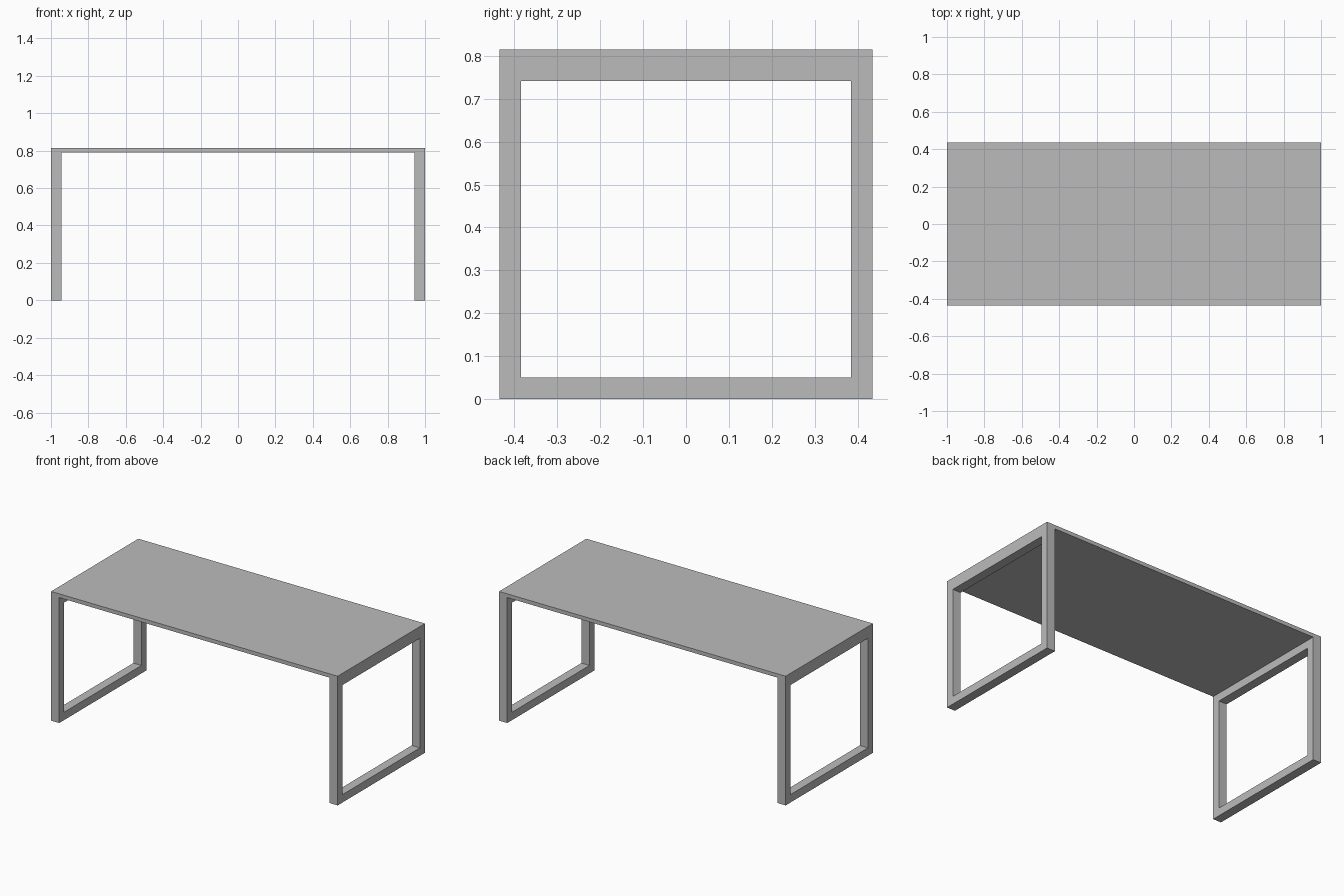
import bpy
import bmesh

# Remove the default cube
cube = bpy.data.objects.get("Cube")
if cube:
    bpy.data.objects.remove(cube, do_unlink=True)

# Overall dimensions
HALF_LENGTH, HALF_DEPTH = 1.0, 0.435
HEIGHT, TOP_THICKNESS = 0.815, 0.024
LEG_WIDTH, BAR = 0.057, 0.05
FRAME_HEIGHT = HEIGHT - TOP_THICKNESS

# Single grey finish
GREY = (0.5, 0.5, 0.5, 1.0)
grey = bpy.data.materials.new("grey_finish")
grey.use_nodes = True
grey.diffuse_color = GREY
grey.node_tree.nodes["Principled BSDF"].inputs["Base Color"].default_value = GREY


def add_object(name, bm):
    bmesh.ops.recalc_face_normals(bm, faces=bm.faces)
    mesh = bpy.data.meshes.new(name)
    bm.to_mesh(mesh)
    bm.free()
    mesh.materials.append(grey)
    obj = bpy.data.objects.new(name, mesh)
    bpy.context.collection.objects.link(obj)
    return obj


def rectangle(bm, x, half_depth, low, high):
    corners = ((-half_depth, low), (half_depth, low),
               (half_depth, high), (-half_depth, high))
    return [bm.verts.new((x, y, z)) for y, z in corners]


def leg_frame(name, side):
    # Rectangular loop of bars, extruded inwards from the table end
    bm = bmesh.new()
    outer = rectangle(bm, side * HALF_LENGTH, HALF_DEPTH, 0, FRAME_HEIGHT)
    inner = rectangle(bm, side * HALF_LENGTH, HALF_DEPTH - BAR,
                      BAR, FRAME_HEIGHT - BAR)
    for i in range(4):
        j = (i + 1) % 4
        bm.faces.new((outer[i], outer[j], inner[j], inner[i]))
    result = bmesh.ops.extrude_face_region(bm, geom=bm.faces[:],
                                           use_keep_orig=True)
    moved = [v for v in result["geom"] if isinstance(v, bmesh.types.BMVert)]
    bmesh.ops.translate(bm, verts=moved, vec=(-side * LEG_WIDTH, 0, 0))
    return add_object(name, bm)


# Tabletop slab
bm = bmesh.new()
bmesh.ops.create_cube(bm, size=1)
bmesh.ops.scale(bm, verts=bm.verts,
                vec=(2 * HALF_LENGTH, 2 * HALF_DEPTH, TOP_THICKNESS))
bmesh.ops.translate(bm, verts=bm.verts,
                    vec=(0, 0, HEIGHT - TOP_THICKNESS / 2))
add_object("tabletop", bm)

# End frames
leg_frame("left_leg_frame", 1)
leg_frame("right_leg_frame", -1)
